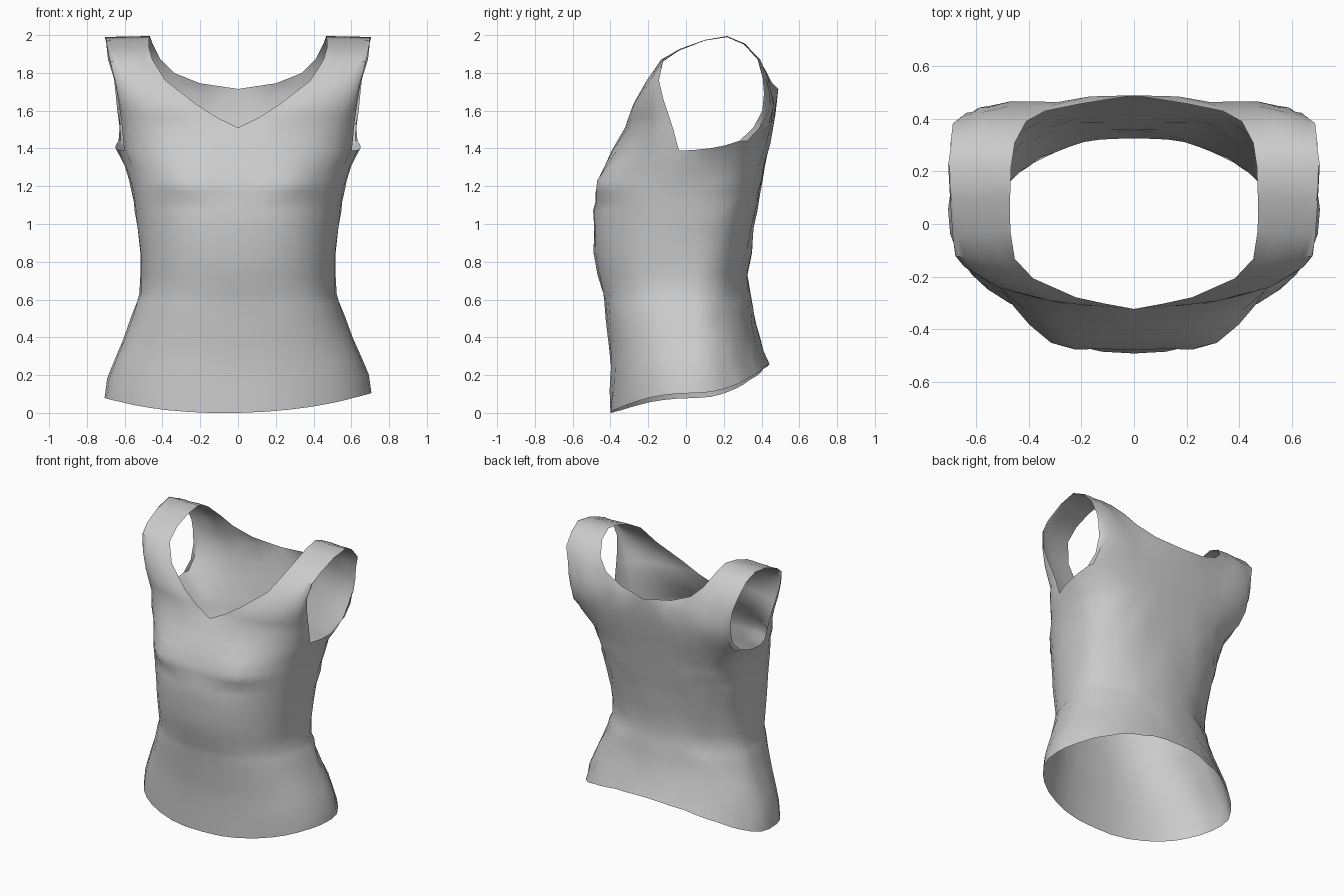
import bpy, bmesh, random
from math import sin, cos, pi, exp, radians

if "Cube" in bpy.data.objects:
    bpy.data.objects.remove(bpy.data.objects["Cube"])

random.seed(4)
K, S = 8, 4                      # panel columns, underarm columns (half garment)
JITTER = 0.005                   # slight cloth unevenness


def power(v, n):
    return abs(v) ** (2 / n)


def hem_rise(a):
    c = cos(a)
    return 0.092 * (1 - c * c) if c > 0 else 0.092 + 0.168 * c * c


# Column angles: front centre -> armhole front -> armhole back -> back centre
A1, A2 = radians(80), radians(122)
angles = [A1 * i / K for i in range(K)]
angles += [A1 + (A2 - A1) * i / S for i in range(S)]
angles += [A2 + (pi - A2) * i / K for i in range(K + 1)]


def body_row(z, w, yf, yb, nf, nb):
    """Half cross-section of the torso, front centre to back centre."""
    row = []
    for a in angles:
        front = cos(a) > 0
        n = nf if front else nb
        x = w * power(sin(a), n) if 0 < a < pi else 0
        d = (yf - 0.05) if front else (yb - 0.05)
        y = 0.05 + d * power(cos(a), n)
        zz = z + hem_rise(a) * max(0, 1 - z / 0.6)
        if front:                # bust fullness with a fold beneath
            y -= 0.045 * exp(-((x - 0.30) / 0.13) ** 2 - ((zz - 1.22) / 0.09) ** 2)
            y += 0.014 * exp(-((x - 0.25) / 0.16) ** 2 - ((zz - 1.11) / 0.03) ** 2)
        row.append((x if x > 1e-4 else 0, y, zz))
    return row


def panel_row(l, r):
    """Curved strip from the neckline edge l to the armhole edge r."""
    n = 2.2 if l[1] < 0 else 2.4
    row = []
    for i in range(K + 1):
        t = i / K * pi / 2
        fx, fy = power(sin(t), n) if i else 0, 1 - (power(cos(t), n) if i < K else 0)
        row.append((l[0] + (r[0] - l[0]) * fx,
                    l[1] + (r[1] - l[1]) * fy,
                    l[2] + (r[2] - l[2]) * fx))
    return row


# Torso: z, half width, front y, back y, front and back squareness
BODY = [(0.0, .705, -.40, .44, 2.2, 2.1), (.12, .69, -.40, .41, 2.25, 2.05),
        (.24, .655, -.40, .39, 2.3, 2.0), (.36, .61, -.405, .37, 2.4, 1.95),
        (.50, .56, -.425, .357, 2.5, 1.9), (.59, .535, -.435, .352, 2.5, 1.9),
        (.63, .518, -.44, .338, 2.5, 1.9), (.73, .515, -.465, .328, 2.5, 1.95),
        (.85, .522, -.488, .345, 2.45, 2.1), (.98, .535, -.49, .36, 2.4, 2.3),
        (1.07, .545, -.488, .375, 2.4, 2.5), (1.12, .553, -.48, .385, 2.4, 2.6),
        (1.17, .56, -.478, .393, 2.35, 2.7), (1.23, .572, -.465, .405, 2.35, 2.8),
        (1.31, .597, -.43, .42, 2.25, 2.8)]

# Front panel, strap and back panel: neckline point, armhole point
PANEL = [((0, -.39, 1.39), (.60, -.04, 1.388)),
         ((0, -.32, 1.51), (.61, -.07, 1.50)),
         ((.11, -.305, 1.565), (.62, -.09, 1.57)),
         ((.22, -.28, 1.635), (.635, -.115, 1.65)),
         ((.38, -.21, 1.76), (.655, -.14, 1.76)),
         ((.455, -.13, 1.87), (.68, -.12, 1.86)),
         ((.465, -.03, 1.93), (.69, -.05, 1.915)),
         ((.47, .10, 1.975), (.70, .09, 1.97)),
         ((.47, .22, 1.995), (.705, .22, 1.99)),
         ((.455, .31, 1.955), (.70, .31, 1.95)),
         ((.41, .39, 1.87), (.685, .38, 1.87)),
         ((.34, .43, 1.80), (.66, .41, 1.77)),
         ((.20, .455, 1.745), (.645, .41, 1.69)),
         ((0, .49, 1.715), (.635, .40, 1.60)),
         ((0, .47, 1.58), (.63, .36, 1.51)),
         ((0, .445, 1.42), (.63, .28, 1.44))]
UNDERARM = [(.63, .04, 1.392), (.645, .12, 1.40), (.645, .2, 1.415)]

bm = bmesh.new()


def add(points):
    out = []
    for x, y, z in points:
        j = random.uniform(-JITTER, JITTER)
        out.append(bm.verts.new((x + (j if x > .01 else 0), y + j, z)))
    return out


def bridge(lo, hi):
    for i in range(len(lo) - 1):
        bm.faces.new((lo[i], lo[i + 1], hi[i + 1], hi[i]))


# Panels run from the front chest over the shoulder and down the back
rings = [panel_row(l, r) for l, r in PANEL]
# Shallow dip where the upper back meets the neckline
rings[13] = [(x, y - .02 * exp(-((x - .28) / .13) ** 2), z) for x, y, z in rings[13]]
panels = [add(r) for r in rings]
for lo, hi in zip(panels, panels[1:]):
    bridge(lo, hi)

# Torso rows end on the ring formed by front panel, underarm and back panel
rows = [add(body_row(*b)) for b in BODY]
rows.append(panels[0] + add(UNDERARM) + panels[-1][::-1])
for lo, hi in zip(rows, rows[1:]):
    bridge(lo, hi)

bmesh.ops.recalc_face_normals(bm, faces=bm.faces)
mesh = bpy.data.meshes.new("tank_top")
bm.to_mesh(mesh)
bm.free()
top = bpy.data.objects.new("tank_top", mesh)
bpy.context.collection.objects.link(top)

# Mirror the half garment across x
mirror = top.modifiers.new("mirror", 'MIRROR')
mirror.use_axis[0] = True
mirror.merge_threshold = 0.001

bpy.context.view_layer.objects.active = top
top.select_set(True)
bpy.ops.object.modifier_apply(modifier="mirror")

# The hem hangs a little lower on one side
for v in top.data.vertices:
    v.co.z += 0.022 * v.co.x * max(0, 1 - v.co.z / 0.6)

bpy.ops.object.shade_smooth_by_angle(angle=radians(35))
